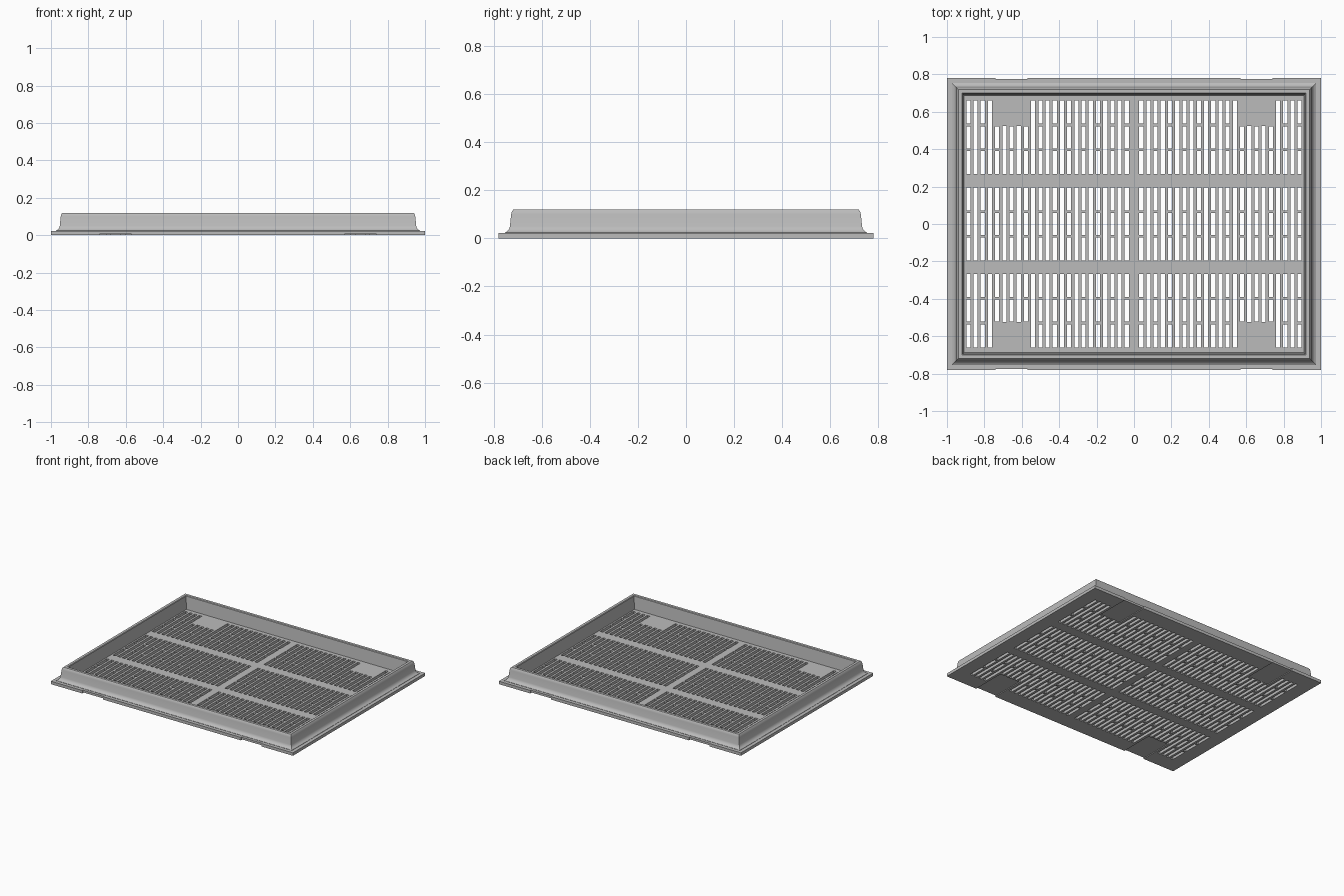
import bpy
import bmesh

cube = bpy.data.objects.get("Cube")
if cube:
    bpy.data.objects.remove(cube, do_unlink=True)

grey = bpy.data.materials.new("plain grey")
grey.use_nodes = True
grey.diffuse_color = (0.5, 0.5, 0.5, 1)
grey.node_tree.nodes["Principled BSDF"].inputs["Base Color"].default_value = (0.5, 0.5, 0.5, 1)


def finish(bm, name):
    bmesh.ops.recalc_face_normals(bm, faces=bm.faces)
    mesh = bpy.data.meshes.new(name)
    bm.to_mesh(mesh)
    bm.free()
    mesh.materials.append(grey)
    obj = bpy.data.objects.new(name, mesh)
    bpy.context.collection.objects.link(obj)
    return obj


# Main sizes
HALF_X, HALF_Y, THICK = 1.0, 0.78, 0.022
PITCH, SLOT, COLUMNS = 0.0385, 0.011, 23
BAND, BAND_HALF, BRIDGE = 0.463, 0.196, 0.007
PAD = (0.57, 0.74)        # clip recess across x
NOTCH, RECESS_Y, RECESS_Z = 0.774, 0.525, 0.006
SPLIT = 0.066             # offset of the bridges inside a band


def in_slot(x, y):
    """True where a ventilation slot pierces the plate."""
    col = round(abs(x) / PITCH)
    if not 1 <= col <= COLUMNS or abs(abs(x) - col * PITCH) > SLOT:
        return False
    if 15 <= col <= 19 and abs(y) > RECESS_Y:
        return False
    for centre in (-BAND, 0, BAND):
        v = abs(y - centre)
        if v < BAND_HALF:
            return col % 2 == 0 or abs(v - SPLIT) > BRIDGE
    return False


def solid(x, y, z):
    if abs(x) > HALF_X or abs(y) > HALF_Y or not 0 < z < THICK:
        return False
    if PAD[0] < abs(x) < PAD[1]:
        if abs(y) > NOTCH or (abs(y) > RECESS_Y and z < RECESS_Z):
            return False
    return not in_slot(x, y)


# Slotted base plate: cells between the cut lines, skinned where solid meets air
def cuts(values):
    return sorted({round(s * v, 5) for v in values for s in (-1, 1)})


xs = cuts([HALF_X, *PAD] + [c * PITCH + s * SLOT for c in range(1, COLUMNS + 1) for s in (-1, 1)])
ys = cuts([HALF_Y, NOTCH, RECESS_Y] + [
    c + s * v for c in (0, BAND) for s in (-1, 1)
    for v in (BAND_HALF, SPLIT - BRIDGE, SPLIT + BRIDGE)])
zs = [0, RECESS_Z, THICK]
axes = (xs, ys, zs)


def filled(cell):
    if any(not 0 <= i < len(a) - 1 for i, a in zip(cell, axes)):
        return False
    return solid(*[(a[i] + a[i + 1]) / 2 for i, a in zip(cell, axes)])


bm = bmesh.new()
verts = {}


def vert(key):
    if key not in verts:
        verts[key] = bm.verts.new([a[i] for i, a in zip(key, axes)])
    return verts[key]


for i in range(len(xs) - 1):
    for j in range(len(ys) - 1):
        for k in range(len(zs) - 1):
            cell = (i, j, k)
            if not filled(cell):
                continue
            for axis in range(3):
                u, w = (axis + 1) % 3, (axis + 2) % 3
                for side in (0, 1):
                    near = list(cell)
                    near[axis] += 2 * side - 1
                    if filled(near):
                        continue
                    ring = []
                    for du, dw in ((0, 0), (1, 0), (1, 1), (0, 1)):
                        key = list(cell)
                        key[axis] += side
                        key[u] += du
                        key[w] += dw
                        ring.append(vert(tuple(key)))
                    bm.faces.new(ring if side else ring[::-1])
finish(bm, "slotted_base_plate")

# Raised rim: inset from the plate edge and height, swept round the rectangle
profile = [(0.026, 0.02), (0.026, 0.024), (0.036, 0.03), (0.043, 0.038), (0.047, 0.05),
           (0.052, 0.1), (0.055, 0.112), (0.061, 0.12), (0.08, 0.12), (0.084, 0.116),
           (0.092, 0.02)]
bm = bmesh.new()
loops = []
for inset, z in profile:
    x, y = HALF_X - inset, HALF_Y - inset
    loops.append([bm.verts.new((sx * x, sy * y, z))
                  for sx, sy in ((-1, -1), (1, -1), (1, 1), (-1, 1))])
for a, b in zip(loops, loops[1:] + loops[:1]):
    for n in range(4):
        m = (n + 1) % 4
        bm.faces.new((a[n], a[m], b[m], b[n]))
rim = finish(bm, "raised_rim")
bpy.context.view_layer.objects.active = rim
rim.select_set(True)
bpy.ops.object.shade_smooth_by_angle(angle=0.6)
